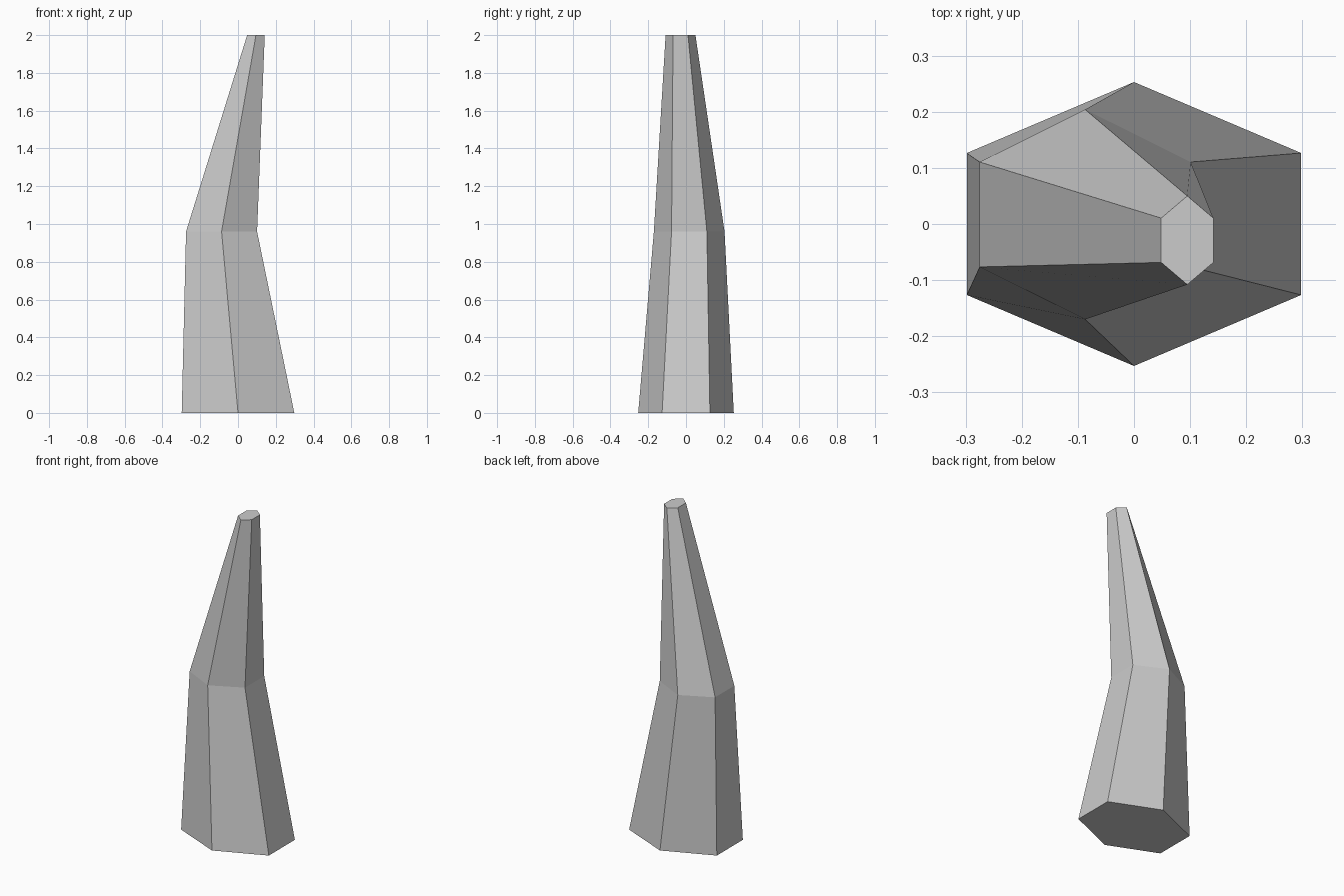
import bpy, bmesh
from math import radians, sin, cos

if "Cube" in bpy.data.objects:
    bpy.data.objects.remove(bpy.data.objects["Cube"])

# Hexagonal rings: centre x, centre y, height, half width across flats, point radius in y
RINGS = [
    (0.0, 0.0, 0.0, 0.298, 0.253),
    (-0.087, 0.017, 0.96, 0.188, 0.187),
    (0.095, -0.029, 2.0, 0.0465, 0.079),
]


def add_ring(bm, cx, cy, z, half_width, ry):
    rx = half_width / cos(radians(30))
    angles = [radians(30 + 60 * i) for i in range(6)]
    return [bm.verts.new((cx + rx * cos(a), cy + ry * sin(a), z)) for a in angles]


# Bent tapering shaft, lofted through the rings
bm = bmesh.new()
rings = [add_ring(bm, *r) for r in RINGS]
for low, high in zip(rings, rings[1:]):
    for i in range(6):
        j = (i + 1) % 6
        bm.faces.new((low[i], low[j], high[j], high[i]))

# End caps
bm.faces.new(rings[0][::-1])
bm.faces.new(rings[-1])
bmesh.ops.recalc_face_normals(bm, faces=bm.faces)

mesh = bpy.data.meshes.new("bent_hexagonal_spike")
bm.to_mesh(mesh)
bm.free()
spike = bpy.data.objects.new("bent_hexagonal_spike", mesh)
bpy.context.collection.objects.link(spike)
